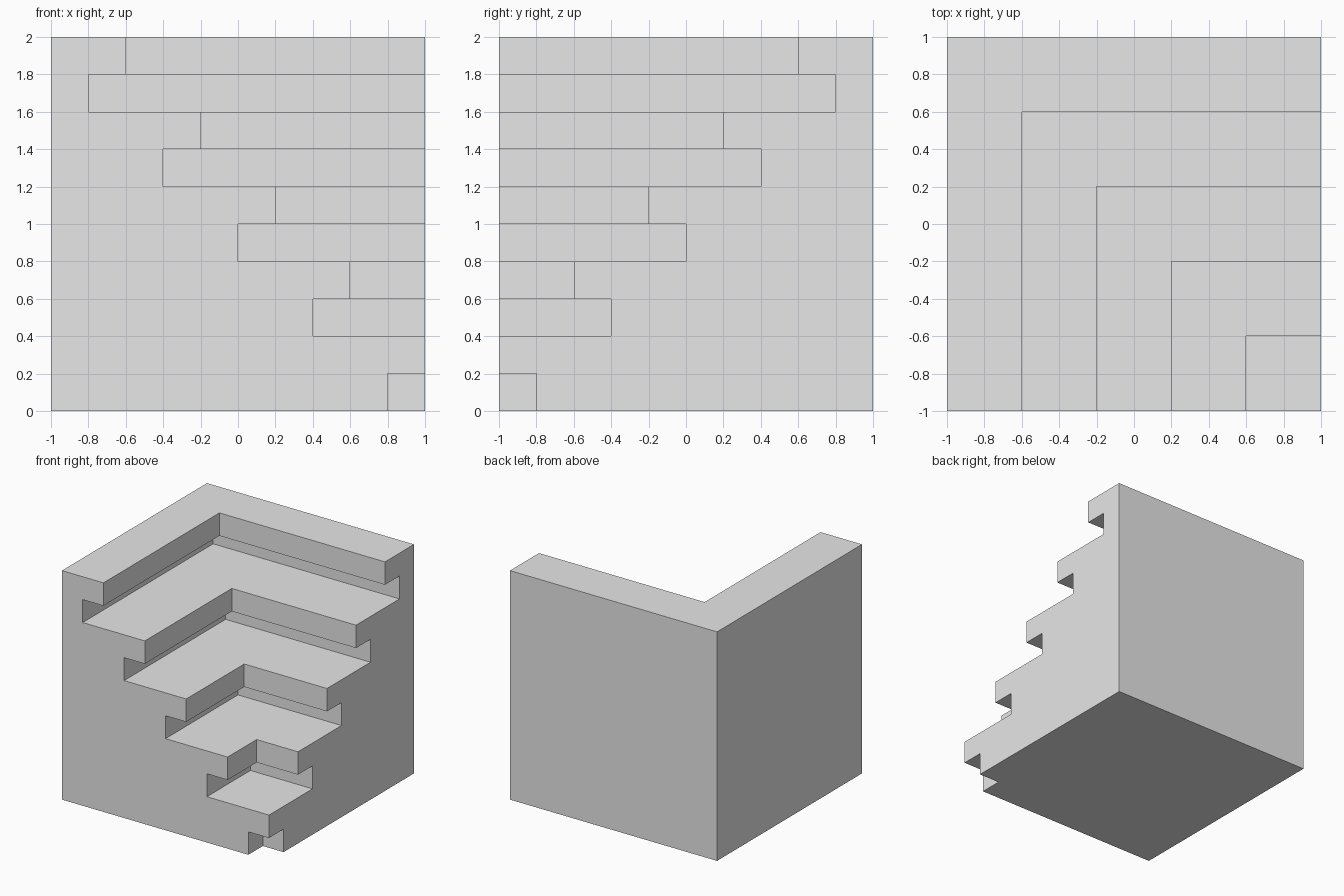
import bpy

default = bpy.data.objects.get("Cube")
if default:
    bpy.data.objects.remove(default, do_unlink=True)

OUT = 1.2     # how far cutters reach past the block


def add_box(name, low, high):
    centre = [(a + b) / 2 for a, b in zip(low, high)]
    bpy.ops.mesh.primitive_cube_add(size=1, location=centre)
    box = bpy.context.object
    box.name = name
    box.scale = [b - a for a, b in zip(low, high)]
    bpy.ops.object.transform_apply(location=True, rotation=False, scale=True)
    return box


def cut_corner(block, inset, bottom, top):
    """Remove the front left corner of the block, from x = inset and y = -inset."""
    cutter = add_box("cutter", (inset, -OUT, bottom), (OUT, -inset, top))
    cutter.hide_render = True
    mod = block.modifiers.new("corner_cut", 'BOOLEAN')
    mod.operation = 'DIFFERENCE'
    mod.solver = 'EXACT'
    mod.object = cutter
    bpy.context.view_layer.objects.active = block
    bpy.ops.object.modifier_apply(modifier=mod.name)
    bpy.data.objects.remove(cutter, do_unlink=True)


# Solid block
block = add_box("stepped_block", (-1, -1, 0), (1, 1, 2))

# Four steps, each with an open shaft above and a deeper groove at its floor
for i in range(4):
    floor = 0.4 * (i + 1)
    edge = 0.6 - 0.4 * i
    cut_corner(block, edge, floor + 0.1, 2.2)
    cut_corner(block, edge - 0.2, floor, floor + 0.2)

# Small notch under the lowest corner
cut_corner(block, 0.8, -0.2, 0.2)

# Plain grey finish
grey = bpy.data.materials.new("light_grey")
grey.use_nodes = True
colour = (0.8, 0.8, 0.8, 1)
grey.diffuse_color = colour
grey.node_tree.nodes["Principled BSDF"].inputs["Base Color"].default_value = colour
block.data.materials.clear()
block.data.materials.append(grey)
for face in block.data.polygons:
    face.material_index = 0
    face.use_smooth = False
